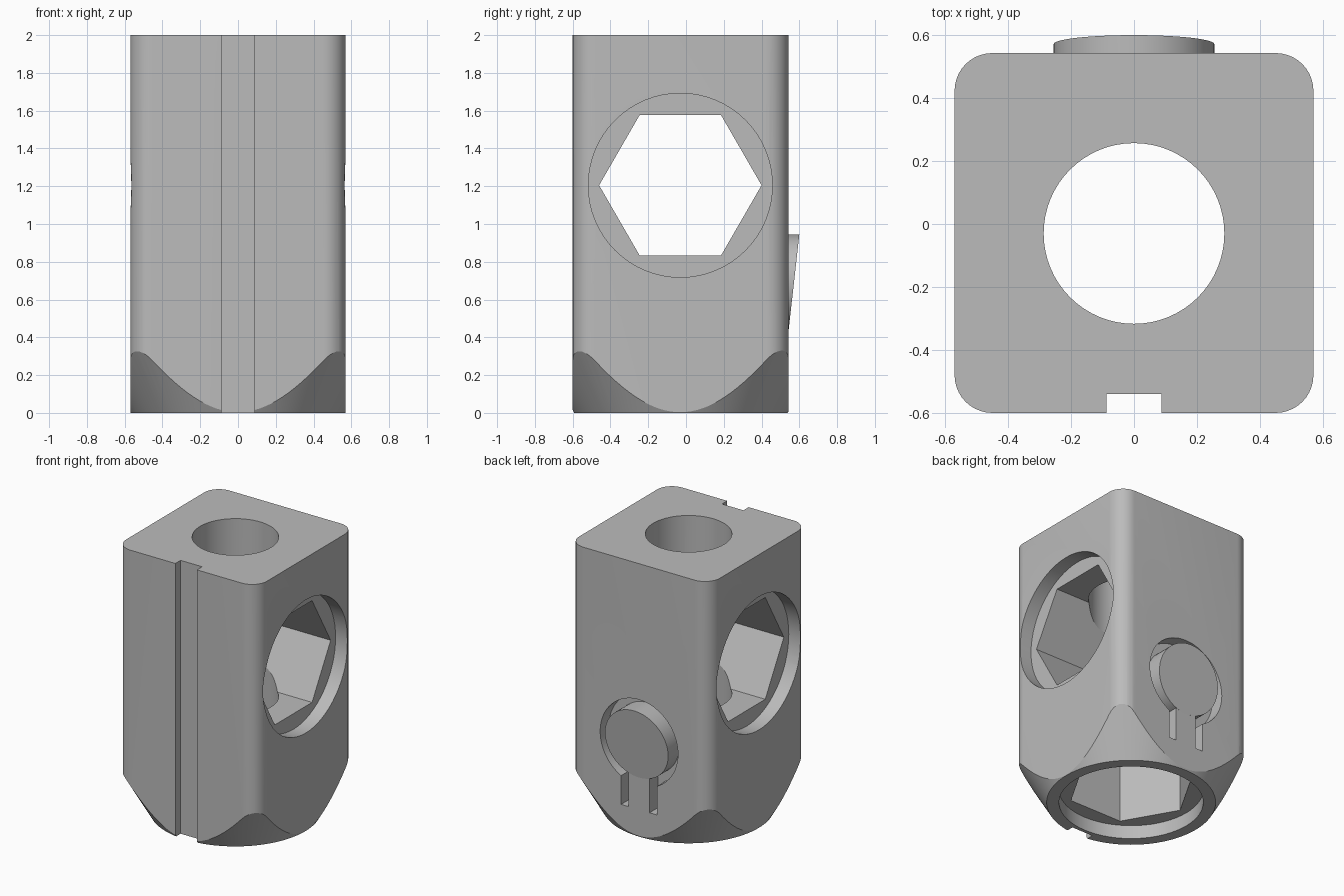
import bpy, bmesh, math
from mathutils import Matrix, Vector

if "Cube" in bpy.data.objects:
    bpy.data.objects.remove(bpy.data.objects["Cube"], do_unlink=True)

CY = -0.03          # depth of the bore axis
HALF = 0.57         # half width of the block
BACK = CY + HALF + 0.003
BORE_Z = 1.205
BUTTON_Z = 0.69
POCKET = 0.1        # depth of recesses

grey = bpy.data.materials.new("mid_grey")
grey.use_nodes = True
grey.diffuse_color = (0.5, 0.5, 0.5, 1)
grey.node_tree.nodes["Principled BSDF"].inputs["Base Color"].default_value = (0.5, 0.5, 0.5, 1)


def finish(bm, name):
    bmesh.ops.recalc_face_normals(bm, faces=bm.faces)
    mesh = bpy.data.meshes.new(name)
    bm.to_mesh(mesh)
    bm.free()
    mesh.materials.append(grey)
    ob = bpy.data.objects.new(name, mesh)
    bpy.context.collection.objects.link(ob)
    return ob


def prism(name, start, end, r1, sides, r2=None):
    """Prism or cone frustum between two points."""
    a, b = Vector(start), Vector(end)
    d = b - a
    # x axis of the section stays on x for vertical prisms, on y for side ones
    if abs(d.x) > 0:
        rot = Matrix(((0, 0, 1), (1, 0, 0), (0, 1, 0))).to_4x4()
    elif abs(d.y) > 0:
        rot = Matrix.Rotation(-math.pi / 2, 4, "X")
    else:
        rot = Matrix.Identity(4)
    bm = bmesh.new()
    bmesh.ops.create_cone(bm, cap_ends=True, segments=sides, radius1=r1,
                          radius2=r1 if r2 is None else r2, depth=d.length,
                          matrix=rot)
    # put the first vertex of the section exactly on its axis
    bmesh.ops.rotate(bm, verts=bm.verts, matrix=Matrix.Rotation(
        math.pi / 2, 3, d.normalized()))
    if sides == 6:
        axis = Vector((0, 1, 0)) if abs(d.x) > 0 else Vector((1, 0, 0))
        v = max(bm.verts, key=lambda p: p.co.dot(axis)).co
        flat = v - d.normalized() * v.dot(d.normalized())
        if flat.angle(axis) > 0.1:
            bmesh.ops.rotate(bm, verts=bm.verts, matrix=Matrix.Rotation(
                math.pi / 6, 3, d.normalized()))
    bmesh.ops.translate(bm, verts=bm.verts, vec=(a + b) / 2)
    return finish(bm, name)


def box(name, lo, hi):
    bm = bmesh.new()
    bmesh.ops.create_cube(bm, size=1)
    for v in bm.verts:
        v.co = [lo[i] if v.co[i] < 0 else hi[i] for i in range(3)]
    return finish(bm, name)


def boolean(target, cutter, operation="DIFFERENCE"):
    mod = target.modifiers.new("cut", "BOOLEAN")
    mod.operation = operation
    mod.solver = "EXACT"
    mod.object = cutter
    bpy.context.view_layer.objects.active = target
    bpy.ops.object.modifier_apply(modifier=mod.name)
    bpy.data.objects.remove(cutter, do_unlink=True)


def shade(ob):
    bpy.ops.object.select_all(action="DESELECT")
    ob.select_set(True)
    bpy.context.view_layer.objects.active = ob
    bpy.ops.object.shade_smooth_by_angle(angle=math.radians(22))


# Block with rounded upright edges
body = box("body", (-HALF, -0.6, 0), (HALF, BACK, 2))
bm = bmesh.new()
bm.from_mesh(body.data)
upright = [e for e in bm.edges if abs(e.verts[0].co.z - e.verts[1].co.z) > 1]
bmesh.ops.bevel(bm, geom=upright, offset=0.12, segments=10, profile=0.5, affect="EDGES")
bm.to_mesh(body.data)
bm.free()

# Conical trimming of the lower corners
slope = math.tan(math.radians(30))
boolean(body, prism("cone", (0, CY, 0), (0, CY, 2.1), 0.568, 128,
                    0.568 + 2.1 * slope), "INTERSECT")

# Upright bore, lower hexagon socket and its round recess
boolean(body, prism("bore", (0, CY, 0.3), (0, CY, 2.2), 0.287, 64))
boolean(body, prism("lower_hex", (0, CY, -0.1), (0, CY, 0.55), 0.43, 6))
boolean(body, prism("lower_recess", (0, CY, -0.1), (0, CY, POCKET), 0.485, 64))

# Hexagon passage from side to side with a recess at each end
boolean(body, prism("side_hex", (-1, CY, BORE_Z), (1, CY, BORE_Z), 0.43, 6))
for s in (-1, 1):
    boolean(body, prism("side_recess", (s * (HALF - POCKET), CY, BORE_Z),
                        (s * 0.8, CY, BORE_Z), 0.487, 64))

# Front groove
boolean(body, box("groove", (-0.087, -0.7, -0.1), (0.087, -0.54, 2.1)))

# Back pocket around the latch
floor = BACK - POCKET
boolean(body, prism("latch_pocket", (0, floor, BUTTON_Z), (0, 0.8, BUTTON_Z), 0.315, 64))
boolean(body, box("latch_slot", (-0.145, floor, 0.2), (0.145, 0.8, BUTTON_Z)))
shade(body)

# Latch stem and wedge-faced round button
stem = box("latch_stem", (-0.085, floor, 0.2), (0.085, BACK, BUTTON_Z))
button = prism("latch_button", (0, floor, BUTTON_Z), (0, 0.6, BUTTON_Z), 0.255, 64)
for v in button.data.vertices:
    if v.co.y > BACK:
        v.co.y = BACK + (0.6 - BACK) * (v.co.z - BUTTON_Z + 0.255) / 0.51
shade(button)
